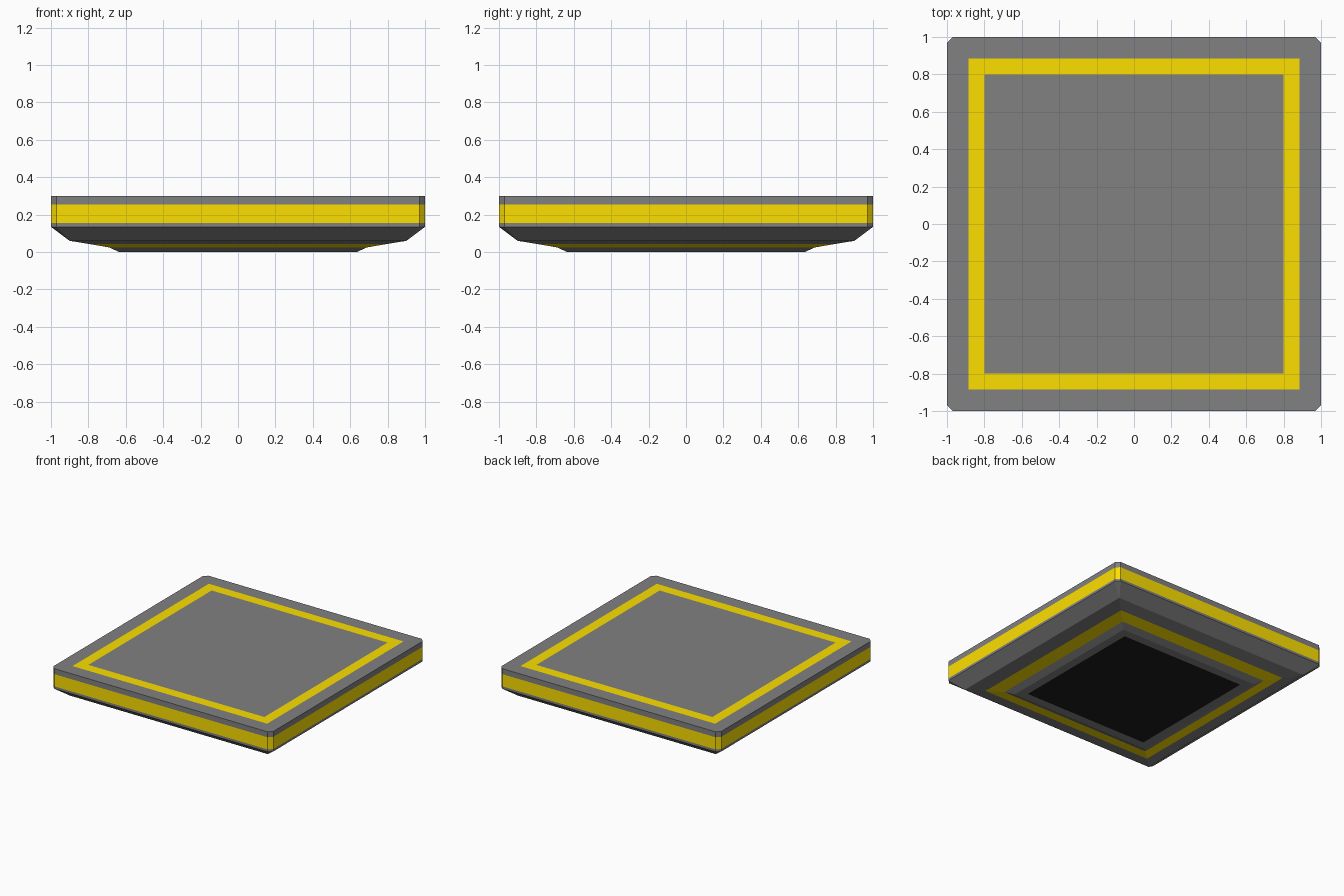
import bpy, bmesh

if "Cube" in bpy.data.objects:
    bpy.data.objects.remove(bpy.data.objects["Cube"])


def material(name, rgb):
    m = bpy.data.materials.new(name)
    m.diffuse_color = (*rgb, 1.0)
    m.use_nodes = True
    m.node_tree.nodes["Principled BSDF"].inputs["Base Color"].default_value = m.diffuse_color
    return m


yellow = material("yellow_paint", (0.98, 0.74, 0.0))
grey = material("dark_grey", (0.22, 0.22, 0.22))
black = material("black_panel", (0.012, 0.012, 0.012))


def square(half, c):
    """Counter-clockwise square outline with corner chamfer c."""
    k = half - c
    return [(half, -k), (half, k), (k, half), (-k, half),
            (-half, k), (-half, -k), (-k, -half), (k, -half)]


def part(name, rings, mat, cap=None):
    """Skin square rings (half width, z, chamfer), running from the underside outward to the top."""
    bm = bmesh.new()
    loops = [[bm.verts.new((x, y, z)) for x, y in square(h, c)] for h, z, c in rings]
    for a, b in zip(loops, loops[1:]):
        for i in range(8):
            j = (i + 1) % 8
            bm.faces.new((a[i], a[j], b[j], b[i]))
    if cap == "bottom":
        bm.faces.new(loops[0][::-1])
    elif cap == "top":
        bm.faces.new(loops[-1])
    # sharp corners collapse their chamfer
    bmesh.ops.remove_doubles(bm, verts=bm.verts, dist=0.0005)
    me = bpy.data.meshes.new(name)
    bm.to_mesh(me)
    bm.free()
    ob = bpy.data.objects.new(name, me)
    bpy.context.collection.objects.link(ob)
    me.materials.append(mat)
    return ob


C = 0.03  # corner chamfer of the slab

# Underside
part("bottom_panel", [(0.565, 0.0, 0)], black, "bottom")
part("bottom_foot", [(0.565, 0.0, 0), (0.635, 0.0, 0), (0.69, 0.025, 0)], grey)
part("bottom_stripe", [(0.69, 0.025, 0), (0.79, 0.042, 0)], yellow)
part("lower_bevel", [(0.79, 0.042, 0), (0.90, 0.06, 0.003),
                     (1.0, 0.135, C), (1.0, 0.155, C)], grey)

# Sides
part("side_stripe", [(1.0, 0.155, C), (1.0, 0.255, C)], yellow)

# Top
part("upper_rim", [(1.0, 0.255, C), (1.0, 0.30, C), (0.885, 0.30, 0)], grey)
part("top_stripe", [(0.885, 0.30, 0), (0.80, 0.30, 0)], yellow)
part("top_panel", [(0.80, 0.30, 0)], grey, "top")
